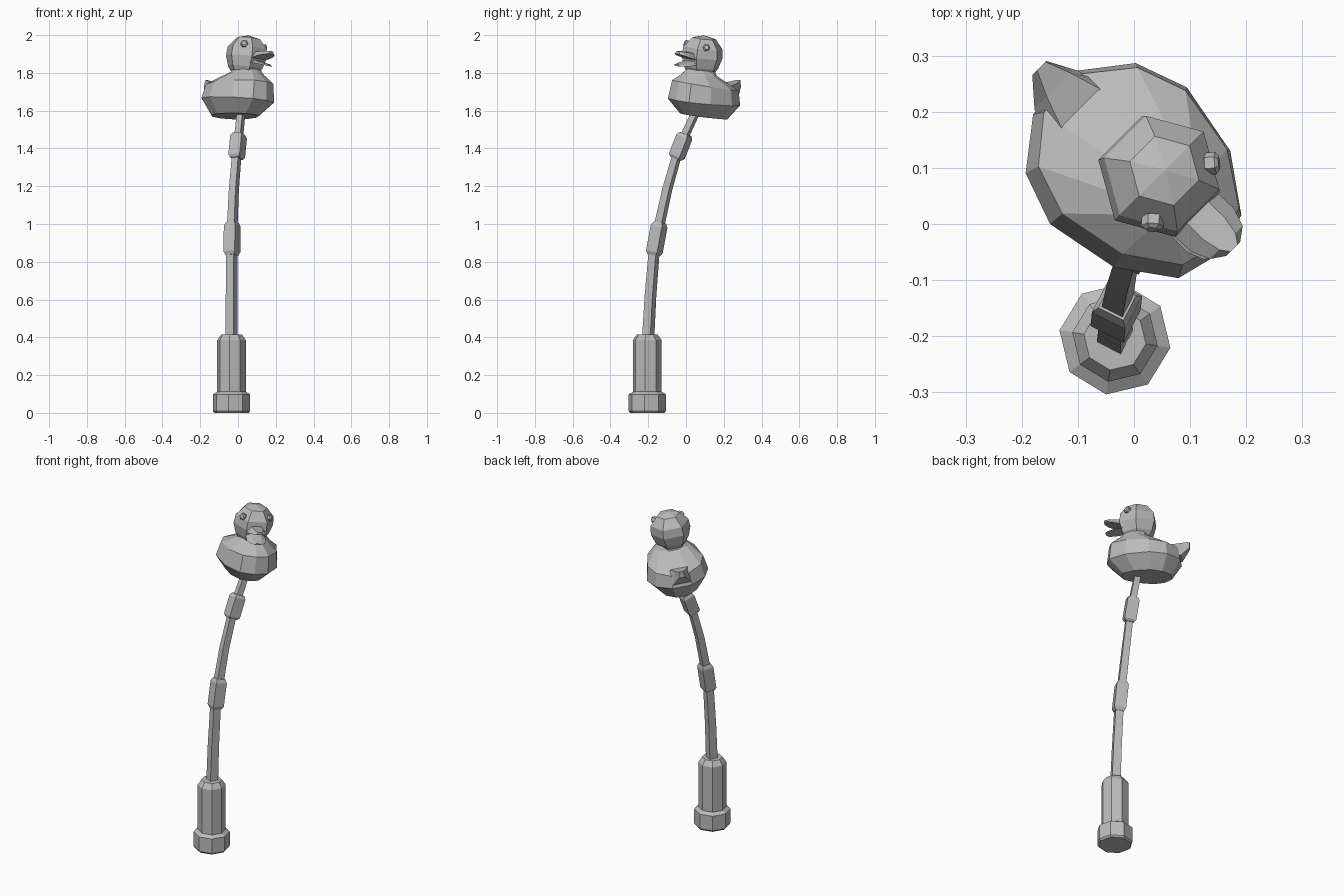
import bpy, bmesh
from math import cos, sin, radians, pi
from mathutils import Matrix, Vector

cube = bpy.data.objects.get("Cube")
if cube:
    bpy.data.objects.remove(cube)

grey = bpy.data.materials.new("plain_grey")
grey.use_nodes = True
grey.diffuse_color = (0.5, 0.5, 0.5, 1)
grey.node_tree.nodes["Principled BSDF"].inputs["Base Color"].default_value = (0.5, 0.5, 0.5, 1)


def loft(name, rings, place=None):
    """Skin a list of equal-length point rings and cap both ends."""
    bm = bmesh.new()
    loops = [[bm.verts.new(p) for p in ring] for ring in rings]
    n = len(loops[0])
    for a, b in zip(loops, loops[1:]):
        for i in range(n):
            j = (i + 1) % n
            bm.faces.new((a[i], a[j], b[j], b[i]))
    bm.faces.new(loops[0][::-1])
    bm.faces.new(loops[-1])
    bmesh.ops.recalc_face_normals(bm, faces=bm.faces)
    mesh = bpy.data.meshes.new(name)
    bm.to_mesh(mesh)
    bm.free()
    obj = bpy.data.objects.new(name, mesh)
    bpy.context.collection.objects.link(obj)
    mesh.materials.append(grey)
    if place:
        mesh.transform(place)
    return obj


def circle(r, z, sides, turn=0, cx=0, cy=0):
    return [(cx + r * cos(radians(turn) + 2 * pi * i / sides),
             cy + r * sin(radians(turn) + 2 * pi * i / sides), z) for i in range(sides)]


# Handle: octagonal foot and grip with a chamfered top
handle = [(0.092, 0), (0.1, 0.01), (0.1, 0.098), (0.077, 0.112), (0.077, 0.385), (0.056, 0.415)]
loft("handle", [circle(r, z, 8, -9, -0.034, -0.205) for r, z in handle])

# Rod: curved tapering square bar, with two sleeves following the same path
path = [Vector(p) for p in [(-0.034, -0.2, 0.4), (-0.034, -0.188, 0.62), (-0.033, -0.17, 0.84),
                            (-0.03, -0.14, 1.0), (-0.022, -0.1, 1.18), (-0.008, -0.052, 1.35),
                            (0.004, -0.005, 1.47), (0.02, 0.065, 1.62)]]


def bar(name, points, radii):
    rings = []
    for i, p in enumerate(points):
        d = points[min(i + 1, len(points) - 1)] - points[max(i - 1, 0)]
        turn = Vector((0, 0, 1)).rotation_difference(d)
        rings.append([p + turn @ Vector(q) for q in circle(radii[i], 0, 4, -72)])
    loft(name, rings)


bar("rod", path, [0.034 - 0.0015 * i for i in range(len(path))])
for name, a, b, r in (("lower_sleeve", path[2], path[3], 0.047), ("upper_sleeve", path[5], path[6], 0.047)):
    bar(name, [a.lerp(b, t) for t in (-0.03, 0.08, 0.92, 1.05)], [r * 0.75, r, r, r * 0.75])

# Duck parts are built facing +x, then turned and tilted into place
duck = Matrix.Translation((0, 0.1, 1.68)) @ Matrix.Rotation(radians(-45), 4, 'Z') @ Matrix.Rotation(radians(-8), 4, 'X')

# Body: rings scaled from one outline (half-outline mirrored), tapering to the neck
half = [(0.195, 0.08), (0.1, 0.148), (-0.035, 0.174), (-0.13, 0.14), (-0.195, 0.055)]
outline = [(0.215, 0)] + half + [(x, -y) for x, y in reversed(half)]


def body_ring(sx, sy, z, shift=0, tilt=0):
    return [(x * sx + shift, y * sy, z + tilt * x) for x, y in outline]


loft("duck_body", [body_ring(0.68, 0.62, -0.11, -0.01, 0.04),
                   body_ring(1.0, 1.0, -0.03, 0, 0.02),
                   body_ring(0.94, 0.9, 0.055, 0, 0.09),
                   body_ring(0.42, 0.54, 0.115, 0.055),
                   body_ring(0.34, 0.42, 0.14, 0.05)], duck)

# Tail: upturned wedge at the back
def tail_ring(x, z, w, h):
    return [(x, -w, z - h), (x, w, z - h), (x, w * 0.6, z + h), (x, -w * 0.6, z + h)]


loft("duck_tail", [tail_ring(-0.11, 0.015, 0.1, 0.035), tail_ring(-0.2, 0.03, 0.05, 0.04),
                   tail_ring(-0.245, 0.065, 0.018, 0.018)], duck)

# Head: six-sided faceted ball
HX, HY, HZ = 0.042, -0.008, 0.22
head = [(0.075, -0.1), (0.095, -0.07), (0.112, -0.015), (0.107, 0.035), (0.064, 0.085), (0.002, 0.1)]
loft("duck_head", [circle(r, HZ + z, 6, 30, HX, HY) for r, z in head], duck)


# Bill: two flat, tapering halves, open at the tip
def bill(name, z_root, z_tip, thick, length):
    rings = []
    for t, w in ((0, 0.055), (0.55, 0.055), (0.85, 0.042), (1, 0.018)):
        x, z = 0.115 + length * t, z_root + (z_tip - z_root) * t
        h = thick * (1 - 0.6 * t)
        rings.append([(x, HY - w, z - h * 0.3), (x, HY, z - h * 0.3), (x, HY + w, z - h * 0.3),
                      (x, HY + w * 0.5, z + h), (x, HY - w * 0.5, z + h)])
    loft(name, rings, duck)


bill("upper_bill", HZ - 0.022, HZ + 0.004, 0.03, 0.112)
bill("lower_bill", HZ - 0.045, HZ - 0.062, 0.014, 0.105)

# Eyes: small raised hexagons on both sides of the brow
for name, side in (("left_eye", 1), ("right_eye", -1)):
    out = Vector((0.62, side * 0.72, 0.25))
    spot = Matrix.Translation((HX + 0.05, HY + side * 0.075, HZ + 0.045))
    aim = out.to_track_quat('Z', 'Y').to_matrix().to_4x4()
    loft(name, [circle(0.02, -0.01, 6), circle(0.02, 0.008, 6), circle(0.012, 0.014, 6)], duck @ spot @ aim)
